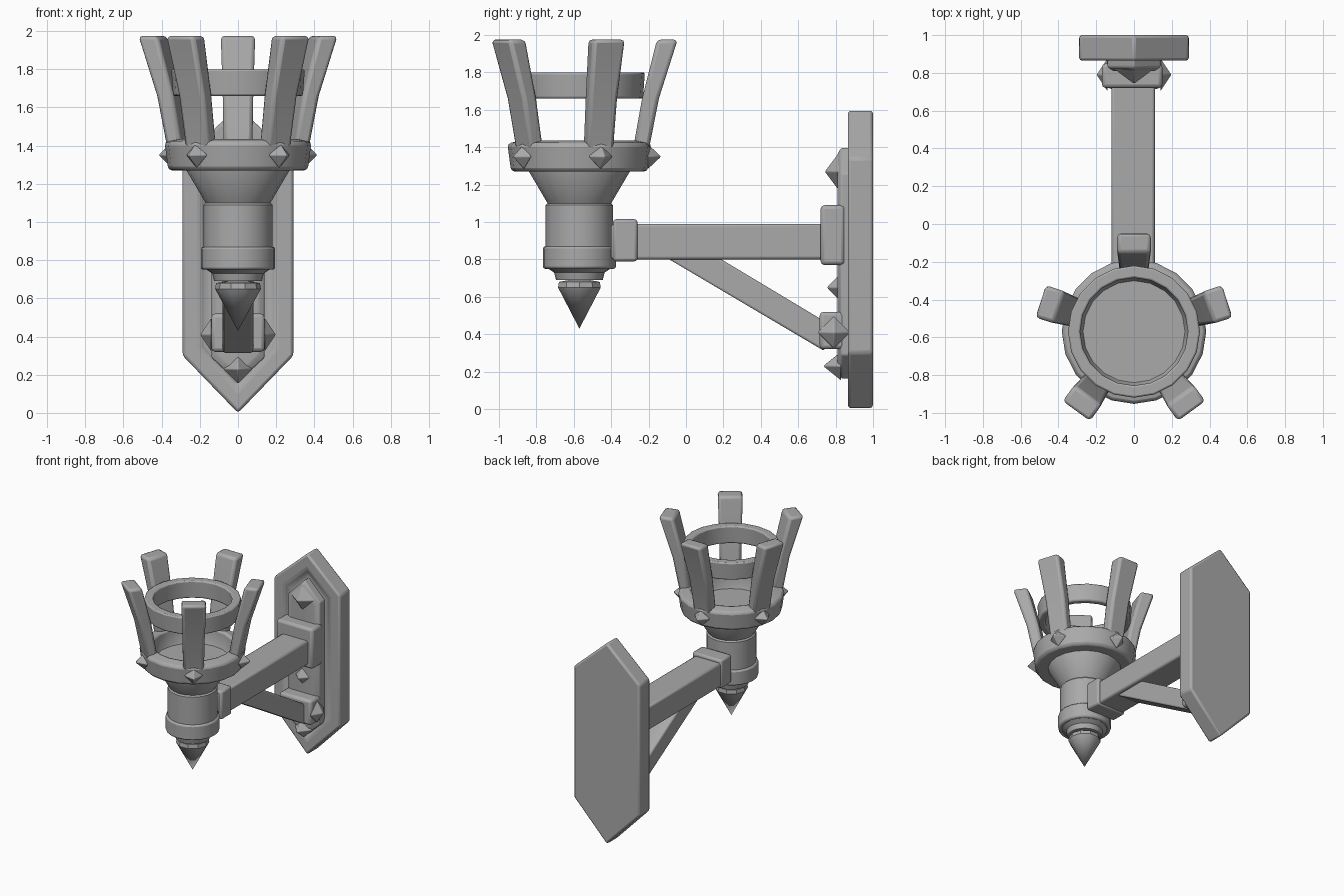
import bpy, bmesh, math
from mathutils import Vector, Matrix

if "Cube" in bpy.data.objects:
    bpy.data.objects.remove(bpy.data.objects["Cube"])

CY = -0.57  # cup axis position along y
iron = bpy.data.materials.new("iron grey")
iron.diffuse_color = (0.40, 0.40, 0.40, 1)
iron.use_nodes = True
iron.node_tree.nodes["Principled BSDF"].inputs["Base Color"].default_value = iron.diffuse_color


def finish(name, bm, bevel=0.0, matrix=None, angle=35):
    bmesh.ops.recalc_face_normals(bm, faces=bm.faces)
    me = bpy.data.meshes.new(name)
    bm.to_mesh(me)
    bm.free()
    me.materials.append(iron)
    ob = bpy.data.objects.new(name, me)
    bpy.context.collection.objects.link(ob)
    if matrix:
        ob.matrix_world = matrix
    if bevel:
        m = ob.modifiers.new("worn_edges", 'BEVEL')
        m.width, m.segments, m.limit_method = bevel, 2, 'ANGLE'
        m.angle_limit = math.radians(30)
    bpy.ops.object.select_all(action='DESELECT')
    bpy.context.view_layer.objects.active = ob
    ob.select_set(True)
    bpy.ops.object.shade_smooth_by_angle(angle=math.radians(angle))
    return ob


def loft(name, loops, bevel=0.0, matrix=None):
    """Closed solid through loops with equal point counts."""
    bm = bmesh.new()
    rows = [[bm.verts.new(p) for p in lp] for lp in loops]
    n = len(rows[0])
    for a, b in zip(rows, rows[1:]):
        for i in range(n):
            bm.faces.new((a[i], a[(i + 1) % n], b[(i + 1) % n], b[i]))
    bm.faces.new(rows[0])
    bm.faces.new(rows[-1])
    return finish(name, bm, bevel, matrix)


def box(name, x, y, z, bevel=0.015):
    corners = [(x[0], z[0]), (x[1], z[0]), (x[1], z[1]), (x[0], z[1])]
    return loft(name, [[(a, yy, b) for a, b in corners] for yy in y], bevel)


def lathe(name, profile, closed=False, bevel=0.0, seg=20):
    """Spin an (r, z) profile around the cup axis."""
    bm = bmesh.new()
    rows = []
    for r, z in profile:
        if r == 0:
            rows.append([bm.verts.new((0, CY, z))] * seg)
        else:
            rows.append([bm.verts.new((r * math.cos(t), CY + r * math.sin(t), z))
                         for t in (2 * math.pi * i / seg for i in range(seg))])
    for a, b in zip(rows, rows[1:] + (rows[:1] if closed else [])):
        for i in range(seg):
            j = (i + 1) % seg
            vs = list(dict.fromkeys((a[i], a[j], b[j], b[i])))
            if len(vs) > 2:
                bm.faces.new(vs)
    return finish(name, bm, bevel)


def stud(name, pos, direction, size, height, turn=0.0):
    """Four sided pyramid pointing along direction."""
    bm = bmesh.new()
    base = [bm.verts.new((size * math.cos(a), size * math.sin(a), 0))
            for a in (turn + i * math.pi / 2 for i in range(4))]
    tip = bm.verts.new((0, 0, height))
    bm.faces.new(base)
    for i in range(4):
        bm.faces.new((base[i], base[(i + 1) % 4], tip))
    rot = Vector(direction).to_track_quat('Z', 'Y').to_matrix().to_4x4()
    return finish(name, bm, 0.006, Matrix.Translation(pos) @ rot)


def shield(hw, bottom, low, high, top, y):
    return [(x, y, z) for x, z in ((0, bottom), (hw, low), (hw, high),
                                   (0, top), (-hw, high), (-hw, low))]


# Pointed wall plate with a sloped border, and the raised panel on it
loft("wall_plate", [shield(0.29, 0, 0.3, 1.34, 1.6, 1.0),
                    shield(0.29, 0, 0.3, 1.34, 1.6, 0.865),
                    shield(0.20, 0.12, 0.34, 1.30, 1.48, 0.865),
                    shield(0.17, 0.16, 0.35, 1.28, 1.44, 0.89)], 0.015)
loft("raised_panel", [shield(0.14, 0.16, 0.29, 1.26, 1.40, 0.92),
                      shield(0.14, 0.16, 0.29, 1.26, 1.40, 0.83),
                      shield(0.11, 0.20, 0.31, 1.24, 1.37, 0.81)], 0.008)

# Studs on the plate and on the lower mount
stud("top_stud", (0, 0.83, 1.27), (0, -1, 0), 0.12, 0.09)
stud("middle_stud", (0, 0.83, 0.65), (0, -1, 0), 0.08, 0.08)
stud("bottom_stud", (0, 0.83, 0.23), (0, -1, 0), 0.08, 0.1)
for s in (-1, 1):
    stud("side_stud", (s * 0.14, 0.79, 0.41), (s, 0, 0), 0.09, 0.06)

# Mount blocks, arm, collar and diagonal brace
box("upper_mount", (-0.17, 0.15), (0.72, 0.85), (0.77, 1.09), 0.02)
box("lower_mount", (-0.14, 0.14), (0.715, 0.85), (0.32, 0.52), 0.02)
box("arm", (-0.12, 0.11), (-0.40, 0.74), (0.80, 0.99))
box("arm_collar", (-0.13, 0.13), (-0.39, -0.26), (0.79, 1.015))
loft("diagonal_brace", [[(x, y, z) for x, y, z in
                         ((-0.08, a, b), (0.08, a, b), (0.08, c, d), (-0.08, c, d))]
                        for a, b, c, d in ((-0.14, 0.83, 0.14, 0.83),
                                           (0.74, 0.31, 0.74, 0.47))], 0.012)

# Cup: pointed finial, stem, band, flared bowl and heavy rim
lathe("finial", [(0, 0.43), (0.12, 0.65), (0.115, 0.68), (0, 0.70)], seg=10)
lathe("stem", [(0, 0.69), (0.125, 0.69), (0.135, 0.73), (0.165, 0.75), (0.18, 0.76),
               (0.18, 1.09), (0.17, 1.10), (0.27, 1.27), (0.27, 1.31), (0, 1.31)])
lathe("stem_band", [(0.16, 0.75), (0.195, 0.75), (0.195, 0.87), (0.16, 0.87)],
      True, 0.012)
lathe("cup_rim", [(0.25, 1.27), (0.365, 1.27), (0.385, 1.42), (0.29, 1.44), (0.28, 1.32)],
      True, 0.02)
lathe("upper_ring", [(0.29, 1.66), (0.34, 1.66), (0.35, 1.80), (0.285, 1.80)],
      True, 0.01)

# Five leaning prongs with a stud under each
for i in range(5):
    a = math.radians(90 + 72 * i)
    spin = Matrix.Translation((0, CY, 0)) @ Matrix.Rotation(a, 4, 'Z')
    loft("prong", [[(r0, -w, z), (r1, -w, z), (r1, w, z + dz), (r0, w, z + dz)]
                   for r0, r1, w, z, dz in ((0.285, 0.37, 0.075, 1.38, 0),
                                            (0.335, 0.425, 0.08, 1.66, 0),
                                            (0.415, 0.525, 0.09, 1.975, 0))],
         0.02, spin)
    d = Vector((math.cos(a), math.sin(a), 0))
    stud("rim_stud", Vector((0, CY, 1.35)) + d * 0.365, d, 0.07, 0.075)
